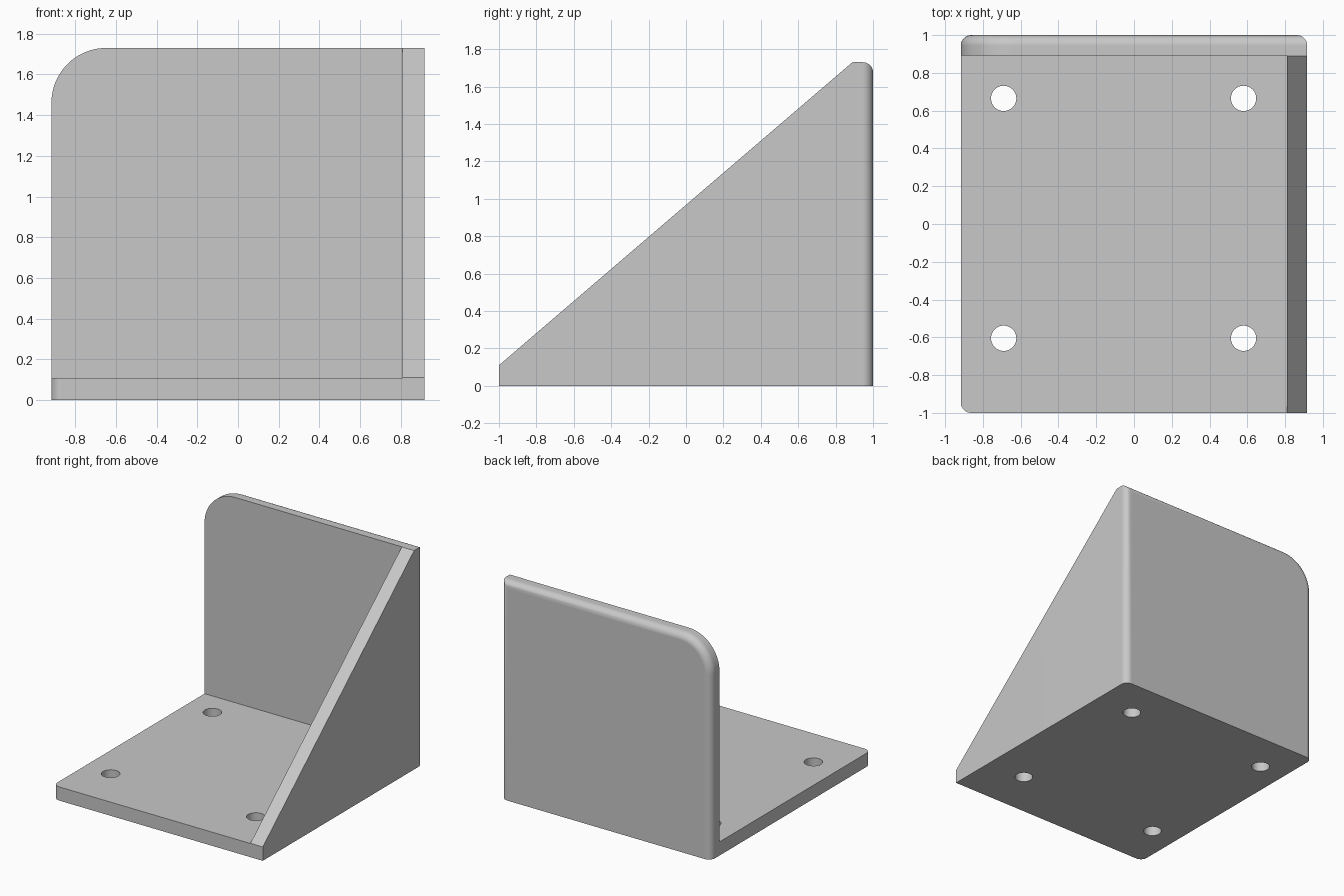
import bpy
import bmesh
from math import sin, cos, pi
from mathutils import Matrix, Vector

cube = bpy.data.objects.get("Cube")
if cube:
    bpy.data.objects.remove(cube, do_unlink=True)

W, D, H = 0.917, 1.0, 1.73      # half width, half depth, height
T = 0.108                       # plate thickness
CORNER, FILLET = 0.27, 0.055
HOLE = 0.067

grey = bpy.data.materials.new("Plain grey")
grey.use_nodes = True
grey.diffuse_color = (0.58, 0.58, 0.58, 1)
grey.node_tree.nodes["Principled BSDF"].inputs["Base Color"].default_value = grey.diffuse_color


def make_object(name, bm):
    bmesh.ops.recalc_face_normals(bm, faces=bm.faces)
    mesh = bpy.data.meshes.new(name)
    bm.to_mesh(mesh)
    bm.free()
    mesh.materials.append(grey)
    obj = bpy.data.objects.new(name, mesh)
    bpy.context.collection.objects.link(obj)
    return obj


def prism(points, direction):
    """Extrude a closed 3D outline along a vector."""
    bm = bmesh.new()
    face = bm.faces.new([bm.verts.new(p) for p in points])
    out = bmesh.ops.extrude_face_region(bm, geom=[face])
    moved = [v for v in out["geom"] if isinstance(v, bmesh.types.BMVert)]
    bmesh.ops.translate(bm, verts=moved, vec=Vector(direction))
    bmesh.ops.recalc_face_normals(bm, faces=bm.faces)
    return bm


def round_edges(bm, edges):
    bmesh.ops.bevel(bm, geom=edges, offset=FILLET, offset_type='OFFSET', segments=8,
                    profile=0.5, affect='EDGES', clamp_overlap=False)


def select_only(obj):
    bpy.ops.object.select_all(action='DESELECT')
    obj.select_set(True)
    bpy.context.view_layer.objects.active = obj


def cut(obj, cutter):
    mod = obj.modifiers.new("Cut", 'BOOLEAN')
    mod.operation, mod.solver, mod.object = 'DIFFERENCE', 'EXACT', cutter
    select_only(obj)
    bpy.ops.object.modifier_apply(modifier=mod.name)
    bpy.data.objects.remove(cutter, do_unlink=True)


# Solid block with one large rounded top corner
steps = 20
outline = [(-W, -D, 0), (W, -D, 0), (W, -D, H)]
for i in range(steps + 1):
    a = pi / 2 * (1 + i / steps)
    outline.append((-W + CORNER + CORNER * cos(a), -D, H - CORNER + CORNER * sin(a)))
bm = prism(outline, (0, 2 * D, 0))

# Fillet around the back, leaving the bottom edge sharp
round_edges(bm, [e for e in bm.edges
                 if all(v.co.y > D - 0.001 for v in e.verts)
                 and any(v.co.z > 0.001 for v in e.verts)])
bracket = make_object("corner_bracket", bm)

# Hollow out the space between base, back wall and side wall
inside = [(-2, -2, T), (W - T, -2, T), (W - T, D - T, T), (-2, D - T, T)]
cut(bracket, make_object("inside_cutter", prism(inside, (0, 0, 3))))

# Slope the side wall into a triangular gusset
slope = (H - T) / (2 * D - T)
low, high = -D - 0.4, D - T + 0.1
start = T + 0.002
wedge = [(W - 2 * T, low, start + slope * (low + D)),
         (W - 2 * T, high, start + slope * (high + D)),
         (W - 2 * T, low, 3)]
cut(bracket, make_object("slope_cutter", prism(wedge, (1, 0, 0))))

# Screw holes through the base
bm = bmesh.new()
for x in (-0.69, 0.58):
    for y in (-0.605, 0.665):
        bmesh.ops.create_cone(bm, cap_ends=True, segments=40, radius1=HOLE, radius2=HOLE,
                              depth=0.5, matrix=Matrix.Translation((x, y, 0)))
cut(bracket, make_object("hole_cutter", bm))

# Round the free front corner of the base
bm = bmesh.new()
bm.from_mesh(bracket.data)
round_edges(bm, [e for e in bm.edges
                 if all(v.co.x < -W + 0.001 and v.co.y < -D + 0.001 for v in e.verts)])
bm.to_mesh(bracket.data)
bm.free()

# Smooth fillets, crisp flat faces
select_only(bracket)
bpy.ops.object.shade_smooth_by_angle()
weighted = bracket.modifiers.new("Flat faces", 'WEIGHTED_NORMAL')
weighted.keep_sharp = True
